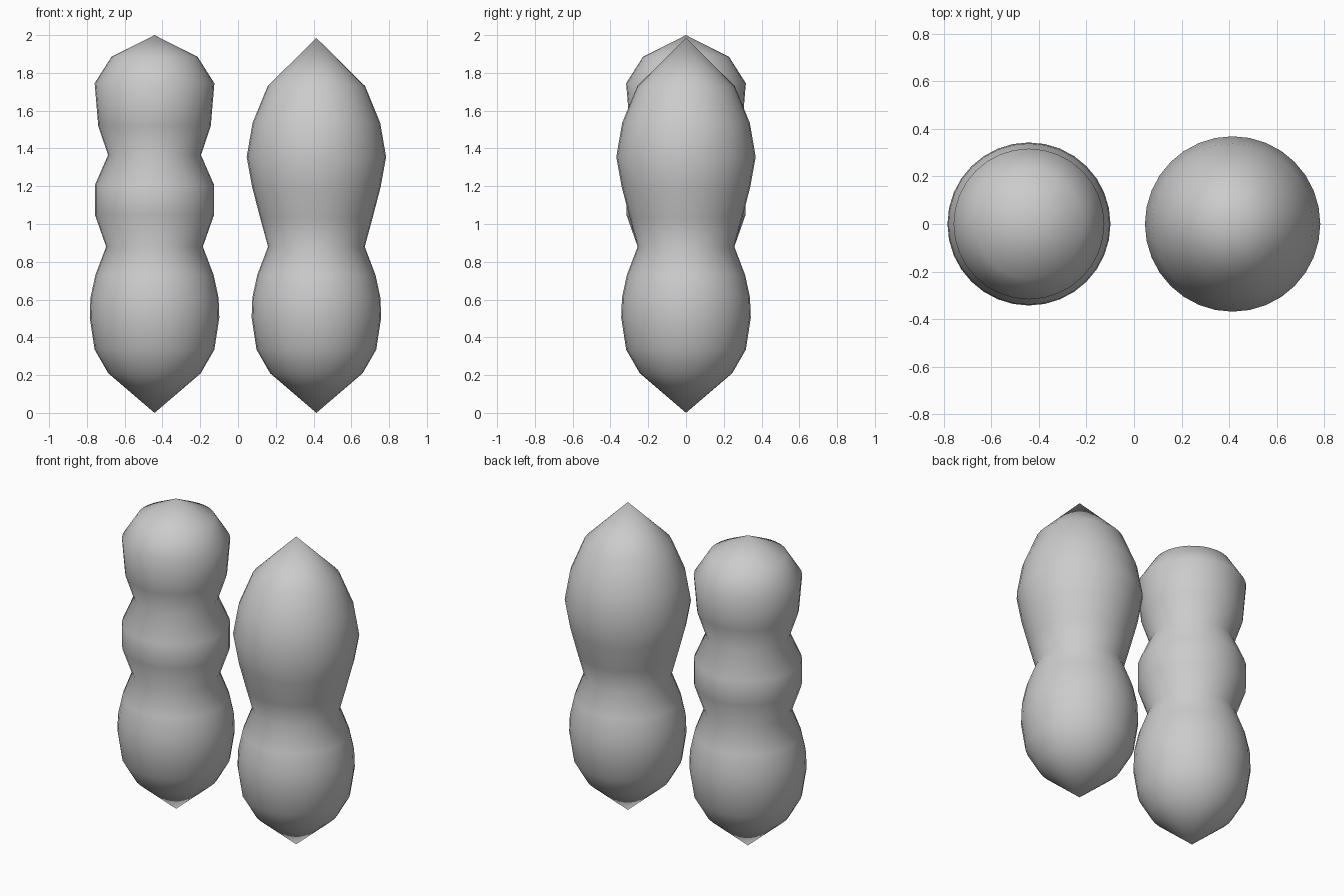
import bpy, bmesh, math

if "Cube" in bpy.data.objects:
    bpy.data.objects.remove(bpy.data.objects["Cube"])

SEGMENTS = 32

# shared lower bulb, as (radius, height)
LOWER = [(0, 0), (0.245, 0.21), (0.317, 0.335), (0.343, 0.505),
         (0.339, 0.61), (0.313, 0.73), (0.256, 0.88)]
# waisted upper part with a domed head
DOMED = LOWER + [(0.316, 1.05), (0.316, 1.205), (0.246, 1.365),
                 (0.298, 1.52), (0.317, 1.745), (0.228, 1.885), (0, 2.0)]
# single large upper bulb with a pointed tip
POINTED = LOWER + [(0.297, 1.03), (0.34, 1.195), (0.369, 1.355),
                   (0.338, 1.535), (0.258, 1.73), (0, 1.985)]


def lathe(name, profile, x):
    """Spin a profile around z into a closed smooth body."""
    bm = bmesh.new()
    verts = [bm.verts.new((r, 0, z)) for r, z in profile]
    edges = [bm.edges.new(pair) for pair in zip(verts, verts[1:])]
    bmesh.ops.spin(bm, geom=verts + edges, cent=(0, 0, 0), axis=(0, 0, 1),
                   angle=2 * math.pi, steps=SEGMENTS)
    bmesh.ops.remove_doubles(bm, verts=bm.verts, dist=0.0005)
    bmesh.ops.recalc_face_normals(bm, faces=bm.faces)
    for face in bm.faces:
        face.smooth = True
    mesh = bpy.data.meshes.new(name)
    bm.to_mesh(mesh)
    bm.free()
    body = bpy.data.objects.new(name, mesh)
    body.location.x = x
    bpy.context.collection.objects.link(body)


lathe("domed_body", DOMED, -0.442)
lathe("pointed_body", POINTED, 0.415)
